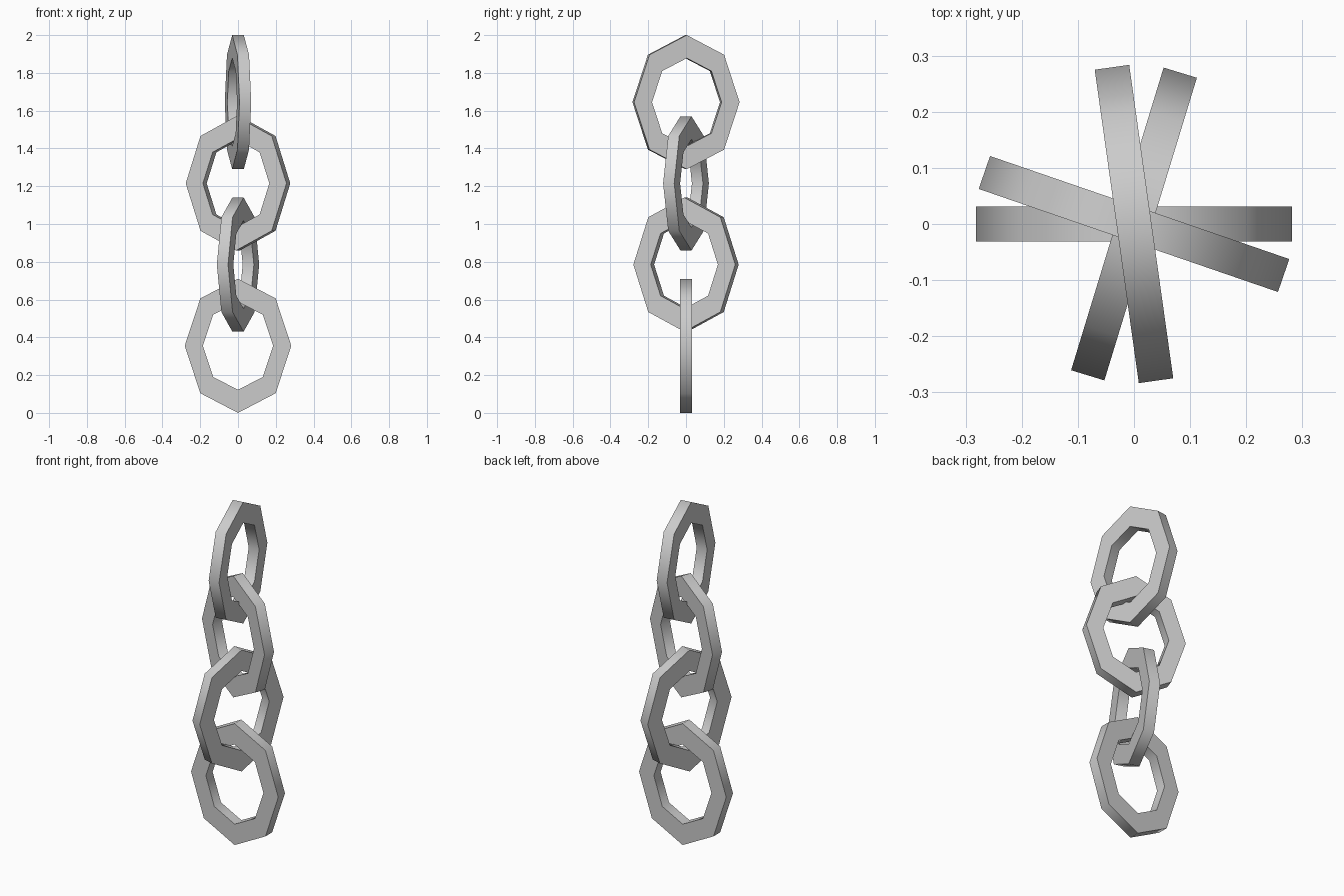
import bpy, bmesh
from math import cos, sin, pi, radians

if "Cube" in bpy.data.objects:
    bpy.data.objects.remove(bpy.data.objects["Cube"])

SIDES = 8
OUTER = (0.282, 0.355)    # half width, half height
INNER = (0.186, 0.233)
HALF_THICK = 0.031
SPACING = 0.43


def make_link(name, z, angle):
    """Octagonal stretched ring with a rectangular section, standing upright."""
    section = [(OUTER, -HALF_THICK), (OUTER, HALF_THICK),
               (INNER, HALF_THICK), (INNER, -HALF_THICK)]
    bm = bmesh.new()
    rings = []
    for i in range(SIDES):
        a = 2 * pi * i / SIDES
        rings.append([bm.verts.new((r[0] * cos(a), y, r[1] * sin(a)))
                      for r, y in section])
    for i in range(SIDES):
        p, q = rings[i], rings[(i + 1) % SIDES]
        for j in range(4):
            k = (j + 1) % 4
            bm.faces.new((p[j], p[k], q[k], q[j]))
    bmesh.ops.recalc_face_normals(bm, faces=bm.faces)
    mesh = bpy.data.meshes.new(name)
    bm.to_mesh(mesh)
    bm.free()
    ob = bpy.data.objects.new(name, mesh)
    bpy.context.collection.objects.link(ob)
    ob.location.z = z
    ob.rotation_euler.z = radians(angle)

    # Smooth around the ring, sharp along the section corners
    bpy.ops.object.select_all(action='DESELECT')
    ob.select_set(True)
    bpy.context.view_layer.objects.active = ob
    bpy.ops.object.shade_smooth_by_angle(angle=radians(60))


# Chain links from bottom to top, each twisted against the last
for i, turn in enumerate((0, 73, 161, 98)):
    make_link(f"chain_link_{i + 1}", OUTER[1] + i * SPACING, turn)
